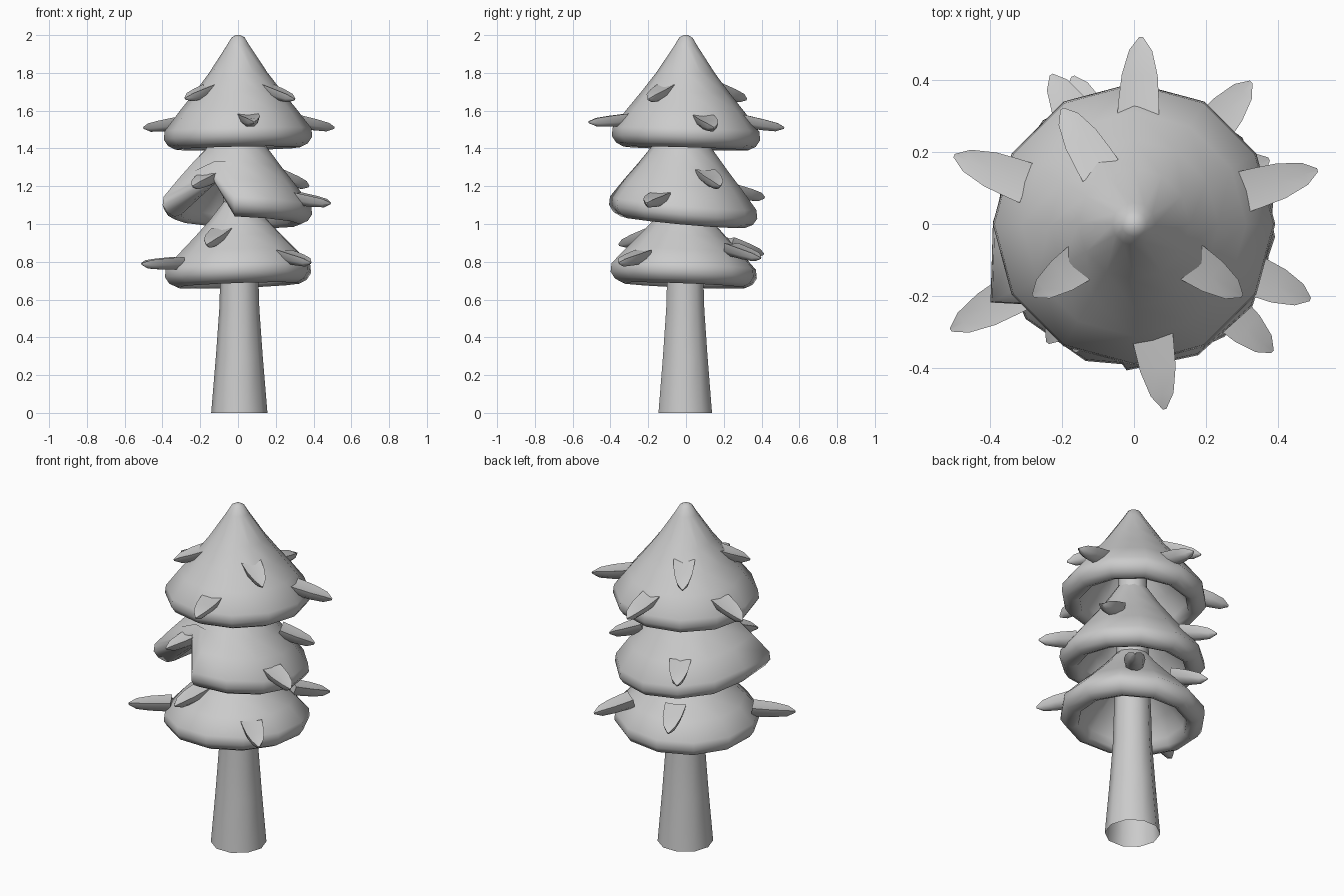
import bpy, bmesh, math
from mathutils import Vector

cube = bpy.data.objects.get("Cube")
if cube:
    bpy.data.objects.remove(cube, do_unlink=True)

GREY = (0.6, 0.6, 0.6, 1.0)
grey = bpy.data.materials.new("plain_grey")
grey.use_nodes = True
grey.diffuse_color = GREY
grey.node_tree.nodes["Principled BSDF"].inputs["Base Color"].default_value = GREY


def finish(name, bm, angle):
    bmesh.ops.recalc_face_normals(bm, faces=bm.faces)
    mesh = bpy.data.meshes.new(name)
    bm.to_mesh(mesh)
    bm.free()
    mesh.materials.append(grey)
    obj = bpy.data.objects.new(name, mesh)
    bpy.context.collection.objects.link(obj)
    bpy.ops.object.select_all(action="DESELECT")
    obj.select_set(True)
    bpy.context.view_layer.objects.active = obj
    bpy.ops.object.shade_smooth_by_angle(angle=math.radians(angle))
    return obj


def bridge(bm, rings):
    for a, b in zip(rings, rings[1:]):
        n = len(a)
        for i in range(n):
            j = (i + 1) % n
            bm.faces.new((a[i], a[j], b[j], b[i]))


def lathe(bm, profile, sides, phase, place):
    """Revolve (radius, height) points; place() may shift each vertex."""
    rings = []
    for r, z in profile:
        ring = []
        for i in range(sides):
            a = math.radians(phase) + math.tau * i / sides
            ring.append(bm.verts.new(place(r, z, a, i)))
        rings.append(ring)
    bridge(bm, rings)
    return rings


# Trunk: tapered open tube running up through the foliage
bm = bmesh.new()
lathe(bm, [(0.149, 0), (0.124, 0.3), (0.106, 0.55), (0.1, 0.75), (0.088, 1.1), (0.075, 1.7)],
      10, 0, lambda r, z, a, i: (0.007 + r * math.cos(a), r * math.sin(a) - 0.004, z))
finish("trunk", bm, 60)

# Foliage skirts: hollow cones with a thick rounded rim, heights relative to the rim
SKIRT = [(0.012, 0.5), (0.035, 0.487), (0.06, 0.445), (0.155, 0.3), (0.235, 0.195),
         (0.312, 0.1), (0.388, 0.0), (0.393, -0.045), (0.37, -0.08), (0.33, -0.1),
         (0.295, -0.085), (0.285, -0.04), (0.22, 0.06), (0.11, 0.2), (0.02, 0.32)]


def skirt(name, rim, stretch, tilt_x, tilt_y, phase, shift_y=0.0, notch=None):
    def place(r, z, a, i):
        z = z * stretch if z > 0 else z
        if notch is not None:
            if i == notch and r > 0.2 and z < 0.15:     # lifted fold in the rim
                z = 0.15 + z * 0.6
                r *= 0.66
            elif i == notch - 1 and r > 0.2:            # corner pulled outwards
                r *= 1.14
        x, y = r * math.cos(a), r * math.sin(a)
        return x, y + shift_y, rim + z + tilt_x * x + tilt_y * y

    bm = bmesh.new()
    rings = lathe(bm, SKIRT, 12, phase, place)
    bm.faces.new(rings[0])
    bm.faces.new(rings[-1])
    finish(name, bm, 75)


skirt("lower_foliage", 0.775, 0.82, 0.035, -0.04, 10, shift_y=-0.012)
skirt("middle_foliage", 1.11, 1.0, -0.04, -0.09, -3, shift_y=-0.015, notch=8)
skirt("upper_foliage", 1.5, 1.0, 0.02, -0.03, 0)


# Twigs: blunt pointed stubs, (position along, half width, half height)
TWIG = [(-0.1, 0.058, 0.042), (0.1, 0.056, 0.04), (0.45, 0.05, 0.036),
        (0.8, 0.032, 0.028), (1.0, 0.005, 0.006)]
# Cross-section with a shallow groove on top and a rounded belly
SECTION = [(1, 0.6), (0.8, -0.4), (0.3, -1), (-0.3, -1), (-0.8, -0.4), (-1, 0.6), (0, 0.45)]


def twig(name, base, tip):
    along = tip - base
    side = along.cross(Vector((0, 0, 1))).normalized()
    up = side.cross(along).normalized()
    bm = bmesh.new()
    rings = [[bm.verts.new(base + along * t + side * w * u + up * h * v) for u, v in SECTION]
             for t, w, h in TWIG]
    bridge(bm, rings)
    bm.faces.new(rings[0])
    bm.faces.new(rings[-1])
    finish(name, bm, 50)


# Each twig: tip x, tip y, tip height, visible length, rise towards the base
TWIGS = {
    "upper": [(0.02, 0.52, 1.51, 0.2, 0.04), (-0.5, 0.19, 1.51, 0.2, 0.03),
              (0.51, 0.15, 1.51, 0.2, 0.04), (0.085, -0.515, 1.54, 0.21, 0.02),
              (-0.28, -0.2, 1.665, 0.19, 0.06), (0.3, -0.2, 1.66, 0.19, 0.06),
              (-0.2, 0.32, 1.66, 0.19, 0.06)],
    "middle": [(0.49, -0.21, 1.11, 0.18, 0.03), (0.375, 0.18, 1.2, 0.17, 0.06),
               (-0.24, -0.33, 1.2, 0.18, 0.06), (-0.23, 0.415, 1.14, 0.18, 0.04)],
    "lower": [(-0.51, -0.295, 0.79, 0.21, 0.01), (0.385, -0.355, 0.795, 0.18, 0.04),
              (-0.165, -0.355, 0.89, 0.18, 0.06), (0.325, 0.395, 0.82, 0.19, 0.05),
              (-0.17, 0.41, 0.84, 0.18, 0.06)],
}
for tier, specs in TWIGS.items():
    for n, (x, y, z, length, rise) in enumerate(specs, 1):
        inward = Vector((-x, -y, 0)).normalized() * length
        twig(f"{tier}_twig_{n}", Vector((x, y, z + rise)) + inward, Vector((x, y, z)))
